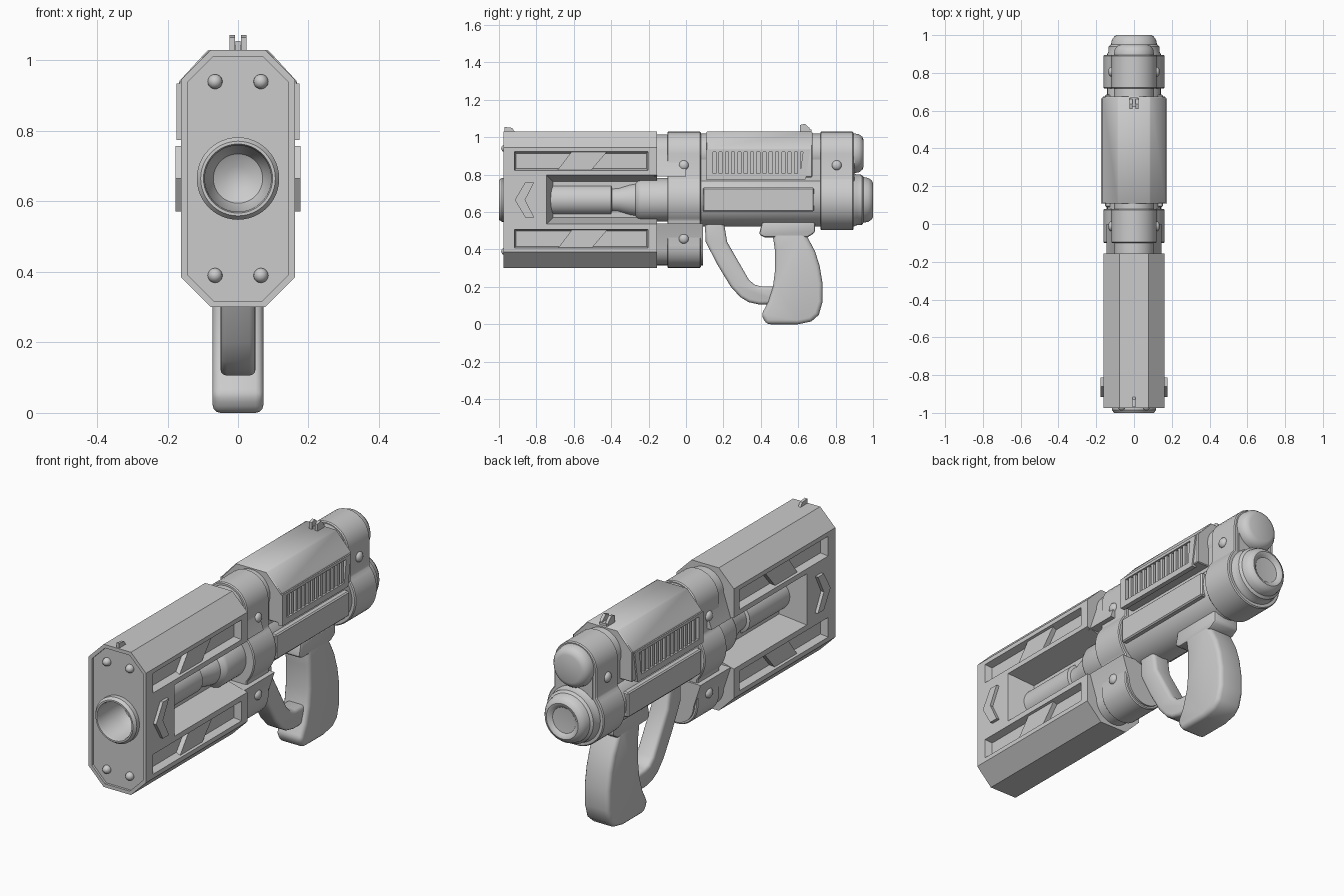
import bpy, bmesh, math
from mathutils import Vector

if "Cube" in bpy.data.objects:
    bpy.data.objects.remove(bpy.data.objects["Cube"])

CZ = 0.665          # height of the barrel axis
cutters = []


def finish(name, bm, mirror=False, bevel=0, seg=2):
    bmesh.ops.remove_doubles(bm, verts=bm.verts, dist=1e-5)
    bmesh.ops.recalc_face_normals(bm, faces=bm.faces)
    me = bpy.data.meshes.new(name)
    bm.to_mesh(me)
    bm.free()
    ob = bpy.data.objects.new(name, me)
    bpy.context.collection.objects.link(ob)
    if bevel:
        m = ob.modifiers.new("bevel", 'BEVEL')
        m.width, m.segments, m.limit_method = bevel, seg, 'ANGLE'
        m.angle_limit = math.radians(35)
    if mirror:
        ob.modifiers.new("mirror", 'MIRROR').use_clip = False
    return ob


def prism(name, pts, axis, a, b, inset=0, **kw):
    """Extrude a 2D outline from a to b along x or y; inset shrinks the a end."""
    bm = bmesh.new()
    cu = sum(p[0] for p in pts) / len(pts)
    cv = sum(p[1] for p in pts) / len(pts)
    rings = []
    for t, ins in ((a, inset), (b, 0)):
        ring = []
        for u, v in pts:
            u -= math.copysign(ins, u - cu)
            v -= math.copysign(ins, v - cv)
            ring.append(bm.verts.new((t, u, v) if axis == 'x' else (u, t, v)))
        rings.append(ring)
        bm.faces.new(ring)
    n = len(pts)
    for i in range(n):
        j = (i + 1) % n
        bm.faces.new((rings[0][i], rings[0][j], rings[1][j], rings[1][i]))
    return finish(name, bm, **kw)


def lathe(name, prof, cz=CZ, n=48):
    """Spin a (y, radius) profile about a lengthwise axis."""
    bm = bmesh.new()
    vs = [bm.verts.new((r, y, cz)) for y, r in prof]
    es = [bm.edges.new(p) for p in zip(vs, vs[1:])]
    bmesh.ops.spin(bm, geom=vs + es, cent=(0, 0, cz), axis=(0, 1, 0),
                   angle=math.tau, steps=n)
    return finish(name, bm)


def rivet(name, loc, scale):
    bm = bmesh.new()
    bmesh.ops.create_uvsphere(bm, u_segments=16, v_segments=10, radius=1)
    for v in bm.verts:
        v.co = Vector(c * s for c, s in zip(v.co, scale)) + Vector(loc)
    return finish(name, bm, mirror=True)


def cut(ob, cutter):
    m = ob.modifiers.new("cut", 'BOOLEAN')
    m.operation, m.object, m.solver = 'DIFFERENCE', cutter, 'EXACT'
    cutter.hide_render = True
    if cutter not in cutters:
        cutters.append(cutter)


def rect(u0, u1, v0, v1):
    return [(u0, v0), (u1, v0), (u1, v1), (u0, v1)]


def arc(r, cz, a0, a1, n=16):
    return [(r * math.cos(math.radians(a0 + (a1 - a0) * i / n)),
             cz + r * math.sin(math.radians(a0 + (a1 - a0) * i / n))) for i in range(n + 1)]


def flip(pts):
    return [(u, 2 * CZ - v) for u, v in pts]


def octagon(d=0):
    q = [(0.077 - d * 0.4, 0.365 - d), (0.162 - d, 0.28 - d * 0.4)]
    r = q + [(x, -z) for x, z in q[::-1]]
    return [(x, CZ + z) for x, z in r + [(-x, z) for x, z in r[::-1]]]


# front housing: octagonal shell with recessed face, side windows and slots
housing = prism("front_housing", octagon(), 'y', -0.975, -0.155)
cut(housing, prism("face_cutter", octagon(0.018), 'y', -1.05, -0.963))
cut(housing, lathe("bore_cutter", [(-1.1, 0), (-1.1, 0.101), (-0.77, 0.101), (-0.77, 0)]))
cut(housing, prism("window_cutter", rect(-0.745, -0.1, 0.535, 0.797), 'x', 0.03, 0.163, 0.035, mirror=True))
slot = rect(-0.92, -0.2, 0.82, 0.925)
strut = [(-0.69, 0.82), (-0.51, 0.82), (-0.42, 0.925), (-0.61, 0.925)]
for tag, f in (("upper", lambda p: p), ("lower", flip)):
    cut(housing, prism(tag + "_slot_cutter", f(slot), 'x', 0.125, 0.17, 0.012, mirror=True))
    pts = strut if tag == "upper" else [(u, v - 0.42) for u, v in strut]
    prism(tag + "_slot_strut", pts, 'x', 0.11, 0.15, mirror=True)
    # front face rivets
    rivet(tag + "_face_rivet", (0.065, -0.965, f([(0, 0.94)])[0][1]), (0.021, 0.023, 0.021))
    # necks joining housing and clamp
    neck = [(0.145, 0.79)] + arc(0.105, 0.91, 0, 180) + [(-0.145, 0.79)]
    prism(tag + "_neck", f(neck), 'y', -0.17, 0.09 if tag == "lower" else 0.0)

# arrow-shaped side badge plates
prism("side_chevron", [(-0.915, CZ), (-0.86, 0.758), (-0.812, 0.758), (-0.86, CZ),
                       (-0.812, 0.572), (-0.86, 0.572)], 'x', 0.15, 0.178, mirror=True)

# muzzle ring and dished bore
lathe("muzzle", [(-0.775, 0), (-0.775, 0.1), (-0.95, 0.1), (-0.95, 0.117), (-0.985, 0.117), (-1.0, 0.106),
                 (-1.0, 0.098), (-0.985, 0.094), (-0.87, 0.092), (-0.82, 0.07), (-0.8, 0.035), (-0.795, 0)])

# inner barrel with flared collar
lathe("barrel", [(-0.76, 0), (-0.76, 0.081), (-0.4, 0.081), (-0.395, 0.066), (-0.36, 0.068), (-0.3, 0.085),
                 (-0.27, 0.09), (-0.255, 0.11), (-0.24, 0.116), (-0.05, 0.116), (-0.05, 0)])

# two stacked rear tubes with rounded end caps
lathe("lower_tube", [(0.0, 0), (0.0, 0.142), (0.9, 0.142), (0.91, 0.136), (0.94, 0.134), (0.95, 0.122),
                     (0.975, 0.117), (0.993, 0.104), (1.0, 0.09), (0.998, 0.08), (0.985, 0.065), (0.98, 0)])
lathe("upper_tube", [(-0.05, 0), (-0.05, 0.106), (0.9, 0.106), (0.925, 0.102), (0.943, 0.088),
                     (0.95, 0.07), (0.95, 0)], 0.914)
prism("tube_web", rect(-0.1, 0.1, 0.7, 0.9), 'y', 0.0, 0.9)
prism("side_rail", rect(0.09, 0.685, 0.603, 0.73), 'x', -0.153, 0.153, bevel=0.006, seg=1)

# clamps: rounded lobes around the tubes
k = math.degrees(math.acos(0.12 / 0.162))
top = arc(0.12, 0.91, 0, 180)
rear = top + arc(0.162, CZ, 180 - k, 360 + k, 36)
mid = (top + arc(0.162, CZ, 180 - k, 180 + k) + arc(0.12, 0.422, 180, 360) + arc(0.162, CZ, -k, k))
prism("middle_clamp", mid, 'y', -0.1, 0.08, bevel=0.005, seg=1)
prism("rear_clamp", rear, 'y', 0.718, 0.895, bevel=0.005, seg=1)
for name, y, z in (("middle_top", -0.012, 0.85), ("middle_low", -0.012, 0.457), ("rear_top", 0.806, 0.85)):
    rivet(name + "_rivet", (0.119, y, z), (0.018, 0.026, 0.026))

# rear upper cover with vent frames
half = [(0.168, 0.785), (0.168, 0.94), (0.085, 1.03)]
cover = prism("rear_cover", half + [(-x, z) for x, z in half[::-1]], 'y', 0.108, 0.675, bevel=0.004, seg=1)
frame = prism("vent_frame", [(0.108, 0.775), (0.64, 0.775), (0.665, 0.935), (0.108, 0.935)],
              'x', 0.15, 0.175, mirror=True)
vent = prism("vent_cutter", [(0.145, 0.805), (0.61, 0.805), (0.625, 0.92), (0.145, 0.92)],
             'x', 0.14, 0.2, mirror=True)
cut(cover, vent)
cut(frame, vent)
for i in range(14):
    y = 0.16 + i * 0.0335
    prism("vent_slat", rect(y, y + 0.017, 0.803, 0.922), 'x', 0.13, 0.168, mirror=True)

# sights
prism("front_sight", [(-0.97, 1.02), (-0.97, 1.055), (-0.93, 1.05), (-0.91, 1.02)], 'x', -0.007, 0.007)
prism("rear_sight", [(0.61, 1.02), (0.61, 1.065), (0.635, 1.072), (0.66, 1.05), (0.67, 1.02)],
      'x', 0.009, 0.024, mirror=True)
prism("rear_sight_base", rect(0.62, 0.67, 1.02, 1.042), 'x', -0.02, 0.02)

# grip, its mount and the finger guard
prism("grip_mount", [(0.39, 0.48), (0.41, 0.56), (0.69, 0.56), (0.69, 0.49), (0.65, 0.465), (0.42, 0.465)],
      'x', -0.073, 0.073, bevel=0.012)
prism("grip", [(0.46, 0.5), (0.475, 0.4), (0.475, 0.28), (0.465, 0.2), (0.44, 0.12), (0.402, 0.05), (0.43, 0),
               (0.6, 0), (0.67, 0.015), (0.71, 0.05), (0.73, 0.12), (0.73, 0.22), (0.715, 0.31), (0.69, 0.39),
               (0.65, 0.465), (0.63, 0.5)], 'x', -0.072, 0.072, bevel=0.022, seg=3)
prism("finger_guard", [(0.1, 0.56), (0.105, 0.44), (0.17, 0.315), (0.24, 0.2), (0.29, 0.145), (0.335, 0.118),
                       (0.39, 0.106), (0.5, 0.108), (0.5, 0.2), (0.4, 0.203), (0.365, 0.212), (0.335, 0.24),
                       (0.22, 0.44), (0.2, 0.56)], 'x', -0.05, 0.05, bevel=0.018, seg=3)

# bake modifiers, drop cutters, smooth
bpy.ops.object.select_all(action='SELECT')
bpy.context.view_layer.objects.active = housing
bpy.ops.object.convert(target='MESH')
for c in cutters:
    bpy.data.objects.remove(c, do_unlink=True)
bpy.ops.object.select_all(action='SELECT')
bpy.ops.object.shade_smooth_by_angle(angle=math.radians(35))
